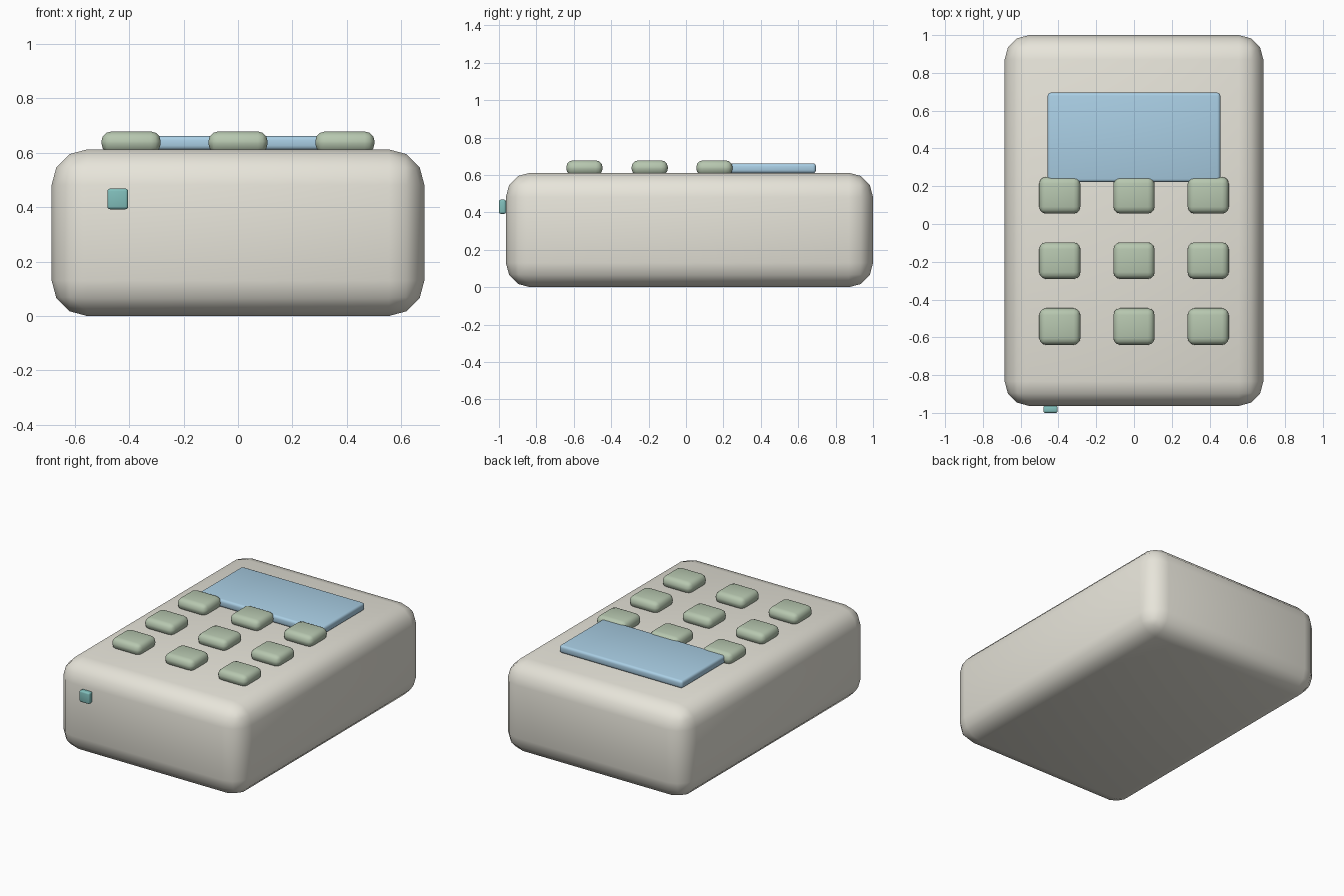
import bpy
import math

if "Cube" in bpy.data.objects:
    bpy.data.objects.remove(bpy.data.objects["Cube"])


def material(name, rgb):
    m = bpy.data.materials.new(name)
    m.diffuse_color = (*rgb, 1.0)
    m.use_nodes = True
    m.node_tree.nodes["Principled BSDF"].inputs["Base Color"].default_value = m.diffuse_color
    return m


def rounded_box(name, lo, hi, radius, segments, mat):
    size = [b - a for a, b in zip(lo, hi)]
    centre = [(a + b) / 2 for a, b in zip(lo, hi)]
    bpy.ops.mesh.primitive_cube_add(size=1, location=centre)
    ob = bpy.context.object
    ob.name = name
    ob.scale = size
    bpy.ops.object.transform_apply(location=False, rotation=False, scale=True)
    bev = ob.modifiers.new("round_edges", 'BEVEL')
    bev.width = radius
    bev.segments = segments
    bev.limit_method = 'ANGLE'
    bpy.ops.object.modifier_apply(modifier=bev.name)
    bpy.ops.object.shade_smooth_by_angle(angle=math.radians(40))
    ob.data.materials.append(mat)
    return ob


cream = material("cream", (0.80, 0.78, 0.70))
blue = material("blue", (0.40, 0.62, 0.78))
green = material("green", (0.47, 0.57, 0.43))
teal = material("teal", (0.22, 0.52, 0.50))

# Main casing
rounded_box("body", (-0.685, -0.963, 0), (0.685, 1.0, 0.612), 0.13, 3, cream)

# Display panel on the top face
rounded_box("screen", (-0.457, 0.222, 0.61), (0.457, 0.695, 0.662), 0.016, 3, blue)

# Keypad, three by three
for row, y in enumerate((0.152, -0.194, -0.543)):
    for col, x in enumerate((-0.393, 0.0, 0.393)):
        rounded_box(f"key_{row + 1}_{col + 1}",
                    (x - 0.109, y - 0.097, 0.598),
                    (x + 0.109, y + 0.097, 0.678), 0.036, 3, green)

# Small indicator on the front face
rounded_box("indicator", (-0.480, -1.0, 0.392), (-0.404, -0.963, 0.468), 0.01, 3, teal)
